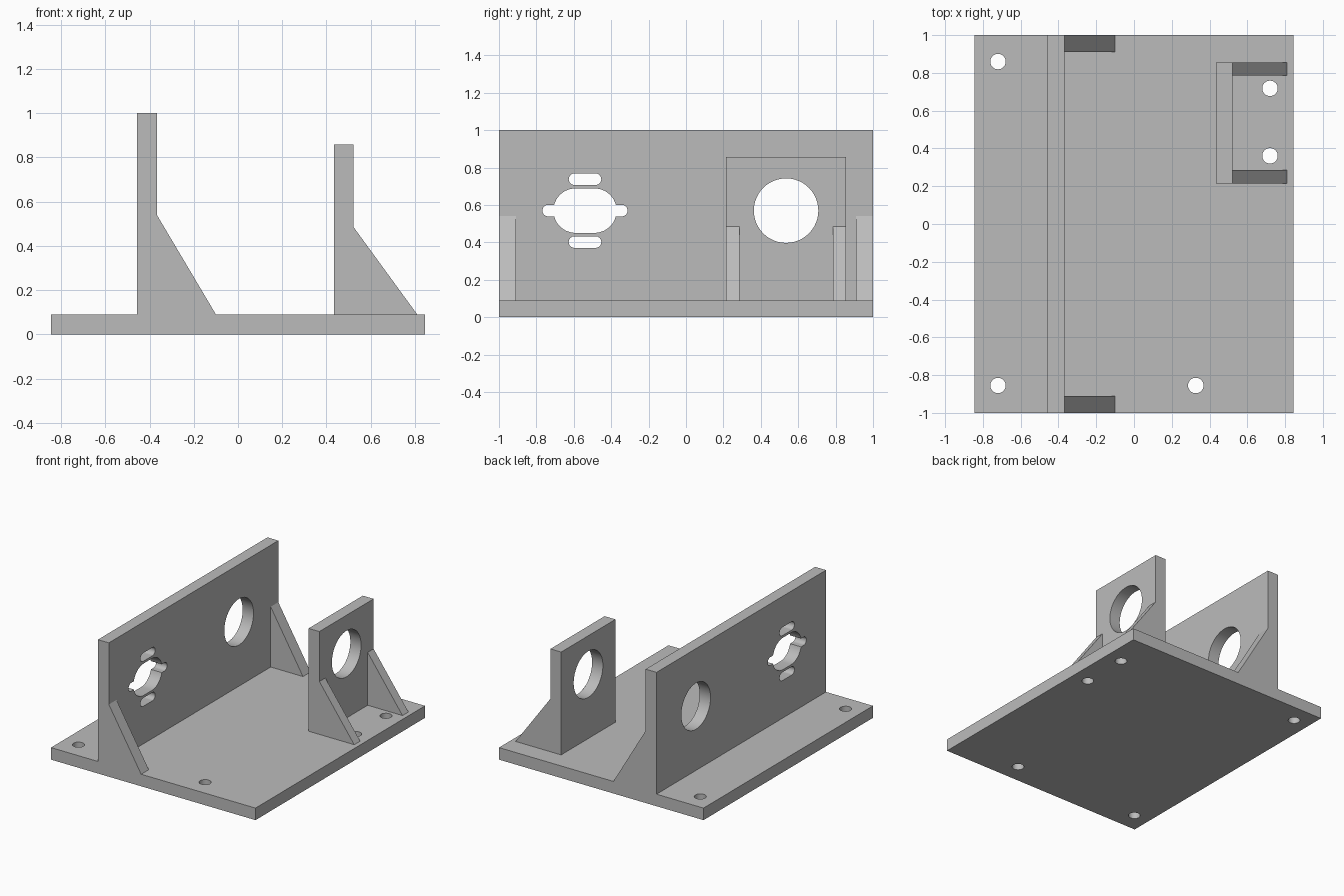
import bpy, bmesh
from math import pi, cos, sin
from mathutils import Vector

if "Cube" in bpy.data.objects:
    bpy.data.objects.remove(bpy.data.objects["Cube"])

grey = bpy.data.materials.new("plain grey")
grey.use_nodes = True
grey.diffuse_color = (0.5, 0.5, 0.5, 1)
grey.node_tree.nodes["Principled BSDF"].inputs["Base Color"].default_value = (0.5, 0.5, 0.5, 1)

T = 0.09        # plate thickness
HOLE_Y, HOLE_Z = 0.535, 0.57
SLOT_Y = -0.54


def prism(name, outline, offset):
    """Extrude a closed outline of 3D points along an offset."""
    bm = bmesh.new()
    face = bm.faces.new([bm.verts.new(p) for p in outline])
    new = bmesh.ops.extrude_face_region(bm, geom=[face])["geom"]
    bmesh.ops.translate(bm, vec=Vector(offset),
                        verts=[v for v in new if isinstance(v, bmesh.types.BMVert)])
    bmesh.ops.recalc_face_normals(bm, faces=bm.faces)
    mesh = bpy.data.meshes.new(name)
    bm.to_mesh(mesh)
    bm.free()
    mesh.materials.append(grey)
    obj = bpy.data.objects.new(name, mesh)
    bpy.context.collection.objects.link(obj)
    return obj


def box(name, x0, x1, y0, y1, z0, z1):
    return prism(name, [(x0, y0, z0), (x1, y0, z0), (x1, y1, z0), (x0, y1, z0)],
                 (0, 0, z1 - z0))


def stadium(length, width, n=24):
    """Rounded slot outline; a circle when length equals width."""
    r, half = width / 2, (length - width) / 2
    pts = []
    for side in (1, -1):
        for i in range(n + (half > 0)):
            a = -pi / 2 + pi * i / n
            pts.append((side * (half + r * cos(a)), side * r * sin(a)))
    return pts


def cut(obj, cutter):
    """Subtract a cutter from a part and discard the cutter."""
    cutter.hide_render = True
    mod = obj.modifiers.new("cut", "BOOLEAN")
    mod.operation, mod.solver, mod.object = "DIFFERENCE", "EXACT", cutter
    bpy.context.view_layer.objects.active = obj
    bpy.ops.object.modifier_apply(modifier=mod.name)
    bpy.data.objects.remove(cutter)


def cut_wall(obj, y, z, length, width):
    cut(obj, prism("cutter", [(-2, y + u, z + v) for u, v in stadium(length, width)], (4, 0, 0)))


def gussets(name, x, reach, top, y_low, y_high, thick):
    """Pair of triangular braces, flush with both ends of a wall."""
    for end, y in (("front", y_low), ("back", y_high - thick)):
        prism(f"{name}_{end}_gusset", [(x, y, T), (reach, y, T), (x, y, top)], (0, thick, 0))


# Base plate with screw holes
base = box("base_plate", -0.845, 0.845, -1, 1, 0, T)
for hx, hy in ((-0.72, 0.86), (-0.72, -0.855), (0.327, -0.855), (0.72, 0.718), (0.72, 0.361)):
    cut(base, prism("cutter", [(hx + u, hy + v, -1) for u, v in stadium(0.082, 0.082, 16)], (0, 0, 2)))

# Tall wall with round hole, eared motor opening and two slots
wall = box("tall_wall", -0.457, -0.367, -1, 1, T, 1)
cut_wall(wall, HOLE_Y, HOLE_Z, 0.345, 0.345)
cut_wall(wall, SLOT_Y, HOLE_Z, 0.338, 0.238)
cut_wall(wall, SLOT_Y, HOLE_Z, 0.455, 0.062)
for dz in (-0.168, 0.168):
    cut_wall(wall, SLOT_Y, HOLE_Z + dz, 0.174, 0.062)
gussets("tall_wall", -0.367, -0.10, 0.54, -1, 1, T)

# Short bracket with matching round hole
bracket = box("short_bracket", 0.433, 0.522, 0.215, 0.855, T, 0.858)
cut_wall(bracket, HOLE_Y, HOLE_Z, 0.345, 0.345)
gussets("short_bracket", 0.522, 0.81, 0.485, 0.215, 0.855, 0.07)

# Smooth hole walls, sharp plate edges
for obj in (base, wall, bracket):
    bpy.ops.object.select_all(action="DESELECT")
    obj.select_set(True)
    bpy.context.view_layer.objects.active = obj
    bpy.ops.object.shade_smooth_by_angle(angle=pi / 6)
